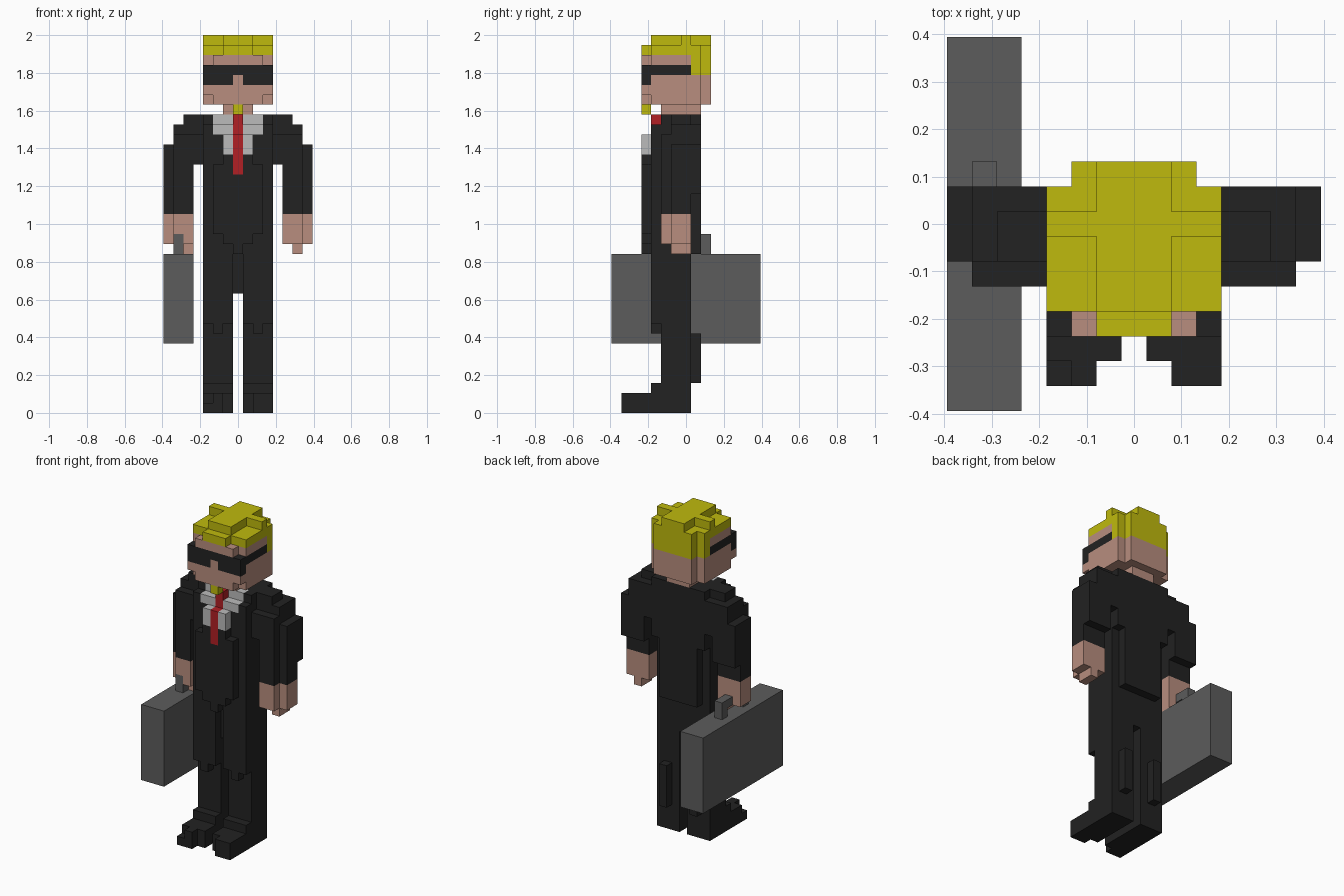
import bpy, bmesh
from mathutils import Vector

cube = bpy.data.objects.get("Cube")
if cube:
    bpy.data.objects.remove(cube)

UNIT = 2 / 38  # edge of one block
cells = {}     # block position -> part name


def fill(part, xs, ys, zs, mirror=False):
    """Fill an inclusive range of blocks; part None carves them away."""
    for x in range(xs[0], xs[1] + 1):
        for y in range(ys[0], ys[1] + 1):
            for z in range(zs[0], zs[1] + 1):
                for s in ((1, -1) if mirror else (1,)):
                    if part:
                        cells[(s * x, y, z)] = part
                    else:
                        cells.pop((s * x, y, z), None)


# Shoes and trousers
fill("shoes", (1, 1), (-5, 0), (0, 1), True)
fill("shoes", (2, 3), (-6, 0), (0, 1), True)
fill(None, (-3, -3), (-6, -6), (1, 1))
fill("trousers", (1, 3), (-3, 0), (2, 2), True)
fill("trousers", (1, 3), (-2, 0), (3, 9), True)
fill("trousers", (1, 3), (-3, 0), (9, 15), True)
fill("trousers", (2, 2), (-3, -3), (8, 8), True)
fill("trousers", (2, 2), (1, 1), (3, 7), True)
fill("trousers", (0, 0), (-2, 0), (12, 15))

# Jacket body with front panel and tail
fill("jacket", (-3, 3), (-3, 0), (16, 28))
fill("jacket", (-3, 3), (-2, 1), (23, 29))
fill("jacket", (-2, 2), (1, 1), (16, 22))
fill("jacket", (-1, 1), (-4, -4), (17, 25))
fill("jacket", (-2, 2), (-4, -4), (18, 24))
fill("jacket", (0, 0), (-4, -4), (16, 16))

# Shoulders and sleeves
fill("sleeves", (4, 5), (-1, 0), (25, 29), True)
fill("sleeves", (4, 4), (1, 1), (25, 28), True)
fill("sleeves", (4, 6), (-2, -2), (25, 27), True)
fill("sleeves", (5, 6), (-1, 1), (24, 28), True)
fill("sleeves", (7, 7), (-1, 1), (22, 26), True)
fill("sleeves", (5, 6), (-2, 1), (22, 26), True)
fill("sleeves", (5, 6), (-2, 0), (20, 22), True)
fill("sleeves", (7, 7), (-1, 0), (20, 22), True)

# Shirt and tie
fill("shirt", (-2, 2), (-2, -2), (29, 29))
fill("shirt", (-2, 2), (-3, -3), (28, 28))
fill("shirt", (-1, 1), (-4, -4), (26, 27))
fill("tie", (0, 0), (-3, -3), (28, 29))
fill("tie", (0, 0), (-4, -4), (24, 27))

# Hands
fill("hands", (5, 6), (-2, 0), (17, 19), True)
fill("hands", (7, 7), (-1, 0), (17, 19), True)
fill("hands", (6, 6), (-1, 0), (16, 16))
fill("hands", (-5, -5), (-1, 0), (16, 16))
fill(None, (-6, -6), (-2, 0), (17, 17))

# Briefcase and handle
fill("briefcase", (-7, -5), (-7, 7), (7, 15))
fill("handle", (-6, -6), (-2, 2), (17, 17))
for y in (-2, 2):
    fill("handle", (-6, -6), (y, y), (16, 16))

# Neck and head with clipped corners
fill("neck", (-1, 1), (-2, 1), (30, 30))
fill("head", (-3, 3), (-4, 2), (31, 35))

# Hair: back, cap, fringe and raised cross on top
fill("hair", (-3, 3), (1, 2), (34, 35))
fill("hair", (-3, 3), (-3, 2), (36, 36))
fill("hair", (-1, 1), (-4, -4), (36, 36))
fill("hair", (-1, 1), (-3, 2), (37, 37))
fill("hair", (-3, 3), (0, 0), (37, 37))
fill(None, (3, 3), (2, 2), (31, 36), True)
fill(None, (3, 3), (-4, -4), (31, 31), True)
fill(None, (3, 3), (-4, -4), (35, 35), True)

# Sunglasses, nose and chin beard
fill("sunglasses", (-3, 3), (-4, -4), (33, 34))
fill("sunglasses", (3, 3), (-3, 0), (34, 34), True)
fill("head", (0, 0), (-4, -4), (33, 33))
fill("beard", (0, 0), (-4, -4), (30, 30))


def material(name, rgb):
    mat = bpy.data.materials.new(name)
    mat.use_nodes = True
    color = (*rgb, 1)
    mat.diffuse_color = color
    mat.node_tree.nodes["Principled BSDF"].inputs["Base Color"].default_value = color
    return mat


black = material("black", (0.016, 0.016, 0.016))
skin = material("skin", (0.48, 0.27, 0.21))
yellow = material("yellow", (0.52, 0.49, 0.004))
grey = material("grey", (0.107, 0.107, 0.107))
white = material("white", (0.5, 0.5, 0.5))
red = material("red", (0.44, 0.014, 0.018))
colors = {"shoes": black, "trousers": black, "jacket": black, "sleeves": black,
          "sunglasses": black, "shirt": white, "tie": red, "hands": skin,
          "neck": skin, "head": skin, "hair": yellow, "beard": yellow,
          "briefcase": grey, "handle": grey}


def build(part, mat):
    """Make the outer faces of one part's blocks and merge flat areas."""
    bm = bmesh.new()
    for pos, name in cells.items():
        if name != part:
            continue
        centre = Vector(pos) + Vector((0, 0, 0.5))
        for axis in range(3):
            for sign in (-1, 1):
                n = Vector((0, 0, 0))
                n[axis] = sign
                if tuple(int(c) for c in Vector(pos) + n) in cells:
                    continue
                u = Vector((0, 0, 0))
                u[(axis + 1) % 3] = 0.5
                v = n.cross(u)
                mid = centre + n / 2
                corners = (mid - u - v, mid + u - v, mid + u + v, mid - u + v)
                bm.faces.new([bm.verts.new(c * UNIT) for c in corners])
    bmesh.ops.remove_doubles(bm, verts=bm.verts, dist=UNIT / 100)
    bmesh.ops.dissolve_limit(bm, angle_limit=0.01, verts=bm.verts, edges=bm.edges)
    mesh = bpy.data.meshes.new(part)
    bm.to_mesh(mesh)
    bm.free()
    mesh.materials.append(mat)
    bpy.context.collection.objects.link(bpy.data.objects.new(part, mesh))


for part, mat in colors.items():
    build(part, mat)
